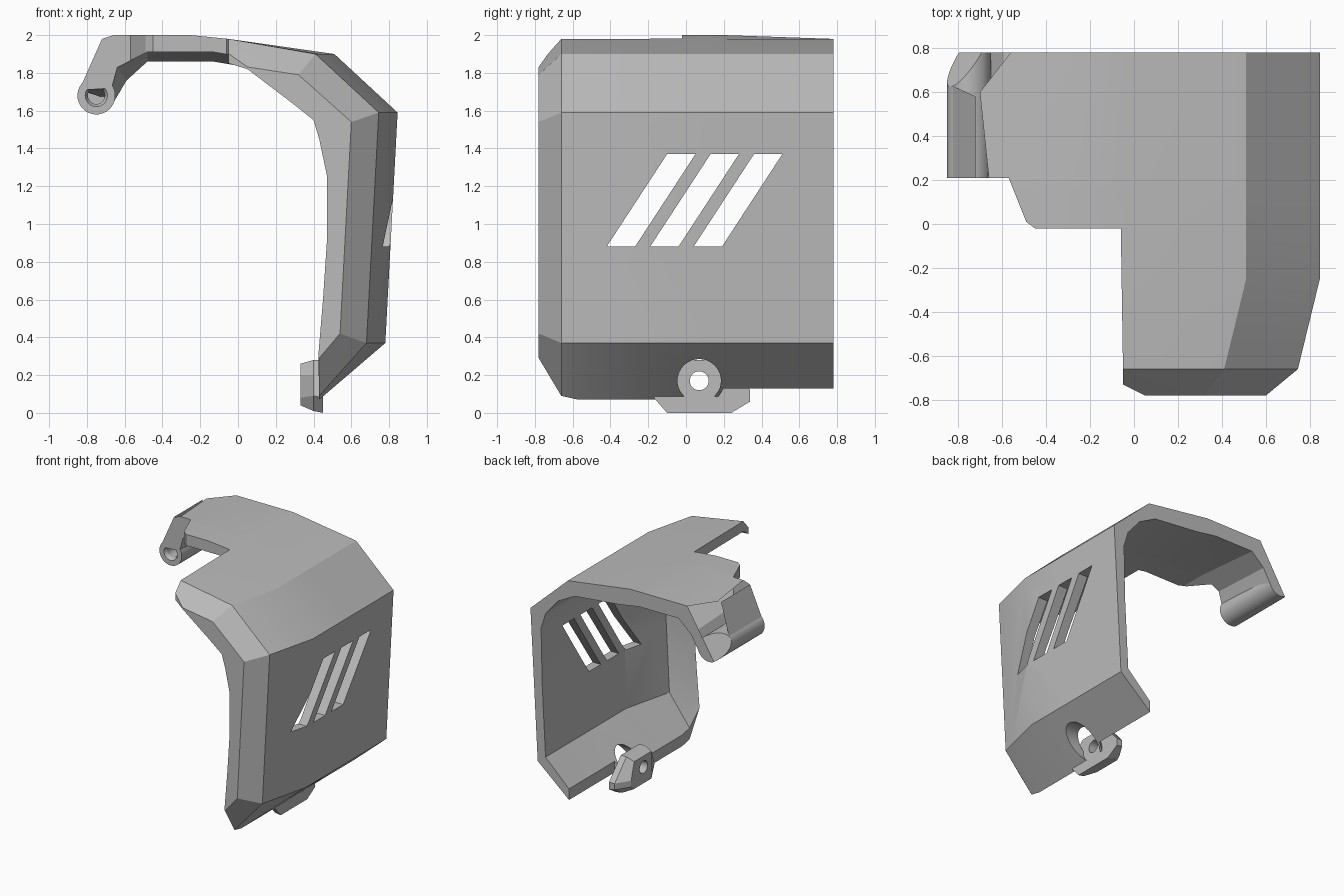
import bpy, bmesh, math
from mathutils import Vector

cube = bpy.data.objects.get("Cube")
if cube:
    bpy.data.objects.remove(cube, do_unlink=True)

grey = bpy.data.materials.new("plain grey")
grey.use_nodes = True
color = (0.5, 0.5, 0.5, 1)
grey.diffuse_color = color
grey.node_tree.nodes["Principled BSDF"].inputs["Base Color"].default_value = color


def finish(name, bm):
    bmesh.ops.recalc_face_normals(bm, faces=bm.faces)
    mesh = bpy.data.meshes.new(name)
    bm.to_mesh(mesh)
    bm.free()
    mesh.materials.append(grey)
    ob = bpy.data.objects.new(name, mesh)
    bpy.context.collection.objects.link(ob)
    return ob


def loft(name, rings):
    """Skin equal-length closed rings of 3D points and cap both ends."""
    bm = bmesh.new()
    rows = [[bm.verts.new(p) for p in ring] for ring in rings]
    n = len(rows[0])
    for a, b in zip(rows, rows[1:]):
        for i in range(n):
            j = (i + 1) % n
            bm.faces.new((a[i], a[j], b[j], b[i]))
    bm.faces.new(rows[0])
    bm.faces.new(rows[-1])
    return finish(name, bm)


def circle(r, count=40):
    return [(r * math.cos(math.tau * i / count), r * math.sin(math.tau * i / count))
            for i in range(count)]


def tube_x(name, y, z, r, x0, x1):
    return loft(name, [[(x, y + a, z + b) for a, b in circle(r)] for x in (x0, x1)])


def rod_y(name, x, z, stops):
    return loft(name, [[(x + a, y, z + b) for a, b in circle(r)] for y, r in stops])


def cut(ob, cutter):
    mod = ob.modifiers.new("cut", "BOOLEAN")
    mod.operation = "DIFFERENCE"
    mod.solver = "EXACT"
    mod.object = cutter
    bpy.context.view_layer.objects.active = ob
    bpy.ops.object.modifier_apply(modifier=mod.name)
    bpy.data.objects.remove(cutter, do_unlink=True)


def slice_corner(ob):
    """Slanted facet across the rear outer corner of the arm."""
    bm = bmesh.new()
    bm.from_mesh(ob.data)
    res = bmesh.ops.bisect_plane(bm, geom=bm.verts[:] + bm.edges[:] + bm.faces[:],
                                 plane_co=(-0.85, 0.63, 1.7),
                                 plane_no=(-0.042, 0.0336, 0.0255), clear_outer=True)
    edges = [e for e in res["geom_cut"] if isinstance(e, bmesh.types.BMEdge)]
    bmesh.ops.holes_fill(bm, edges=edges)
    bmesh.ops.recalc_face_normals(bm, faces=bm.faces)
    bm.to_mesh(ob.data)
    bm.free()


# Cover shell: outer and inner section chains run from the floor up over to the arm
outer = [(0.78, 0.37), (0.845, 1.59), (0.51, 1.9), (-0.05, 1.98), (-0.25, 2.0),
         (-0.66, 2.0), (-0.72, 1.98), (-0.84, 1.71)]
inner_side = [(0.71, 0.42), (0.74, 1.0), (0.75, 1.45), (0.71, 1.58), (0.6, 1.71), (0.45, 1.79)]
inner_front = [(0.05, 1.88), (-0.13, 1.91), (-0.48, 1.91), (-0.64, 1.83), (-0.67, 1.72)]
inner_back = [(0.05, 1.83), (-0.13, 1.86), (-0.48, 1.86), (-0.59, 1.76), (-0.655, 1.65)]
lip_outer = [(0.43, 0.29), (0.54, 0.42), (0.6, 1.54), (0.32, 1.79), (-0.04, 1.845),
             (-0.25, 1.87), (-0.66, 1.87), (-0.7, 1.86), (-0.75, 1.7)]
lip_inner = [(0.425, 0.3), (0.45, 0.6), (0.47, 0.9), (0.47, 1.26), (0.43, 1.45), (0.4, 1.55),
             (0.3, 1.63), (0.05, 1.82), (-0.13, 1.83), (-0.48, 1.83), (-0.6, 1.78), (-0.66, 1.66)]


def section(y, shift, bottom):
    t = min(1, max(0, (y - 0.2) / 0.58))
    roof = [Vector(a).lerp(Vector(b), t) for a, b in zip(inner_front, inner_back)]
    out = [bottom] + [(x - shift * (x > 0.44), min(z, 2 - 0.02 * t)) for x, z in outer]
    inn = [(bottom[0], bottom[1] + 0.09)] + [(x - shift, z) for x, z in inner_side] + roof
    return [(x, y, z) for x, z in out + inn[::-1]]


shell = loft("cover_shell", [
    [(x, -0.78, z) for x, z in lip_outer + lip_inner[::-1]],
    section(-0.66, 0.1, (0.43, 0.09)),
    section(-0.57, 0.078, (0.43, 0.07)),
    section(-0.25, 0, (0.43, 0.07)),
    section(0.16, 0, (0.43, 0.07)),
    section(0.2, 0, (0.5, 0.13)),
    section(0.78, 0, (0.5, 0.13))])

# Open front left quarter
notch = [(-0.06, -0.02), (-0.45, -0.02), (-0.49, 0.01), (-0.57, 0.21), (-1, 0.21), (-1, -1),
         (0.09, -1), (0.09, -0.8), (-0.05, -0.73), (-0.05, -0.66)]
cut(shell, loft("notch_cutter", [[(x, y, z) for x, y in notch] for z in (1, 2.2)]))

# Plain slanted vents in the side wall
for y in (-0.23, 0.0, 0.23):
    slant = [(y - 0.11, 0.88), (y + 0.04, 0.88), (y + 0.36, 1.37), (y + 0.21, 1.37)]
    cut(shell, loft("vent_cutter", [[(x, a - 0.08, z) for a, z in slant] for x in (0.65, 0.95)]))

# Screw recess under the floor
cut(shell, tube_x("recess_cutter", 0.07, 0.17, 0.115, 0.3, 1))
slice_corner(shell)

# Mounting lug with screw hole
lug_wide = [(-0.17, 0.08), (-0.1, 0.0), (0.24, 0.0), (0.34, 0.06), (0.34, 0.12),
            (0.19, 0.28), (-0.05, 0.28), (-0.13, 0.2)]
lug_small = [(-0.04, 0.08), (-0.03, 0.04), (0.2, 0.04), (0.23, 0.07), (0.23, 0.12),
             (0.19, 0.26), (-0.03, 0.26), (-0.04, 0.2)]
lug = loft("mounting_lug", [[(0.45, y, z) for y, z in lug_wide],
                            [(0.4, y, z + 0.01 * (z < 0.1)) for y, z in lug_wide],
                            [(0.33, y, z) for y, z in lug_small]])
cut(lug, tube_x("screw_cutter", 0.07, 0.17, 0.05, 0.2, 0.6))

# Hinge barrel with blind countersunk hole
barrel = rod_y("hinge_barrel", -0.75, 1.68, [(0.21, 0.1), (0.78, 0.1)])
cut(barrel, rod_y("pin_cutter", -0.75, 1.68, [(0.19, 0.07), (0.235, 0.045), (0.55, 0.045)]))
slice_corner(barrel)

# Smooth round parts, crisp edges elsewhere
for ob in (lug, barrel, shell):
    bpy.ops.object.select_all(action="DESELECT")
    ob.select_set(True)
    bpy.context.view_layer.objects.active = ob
    bpy.ops.object.shade_smooth_by_angle(angle=math.radians(20))
